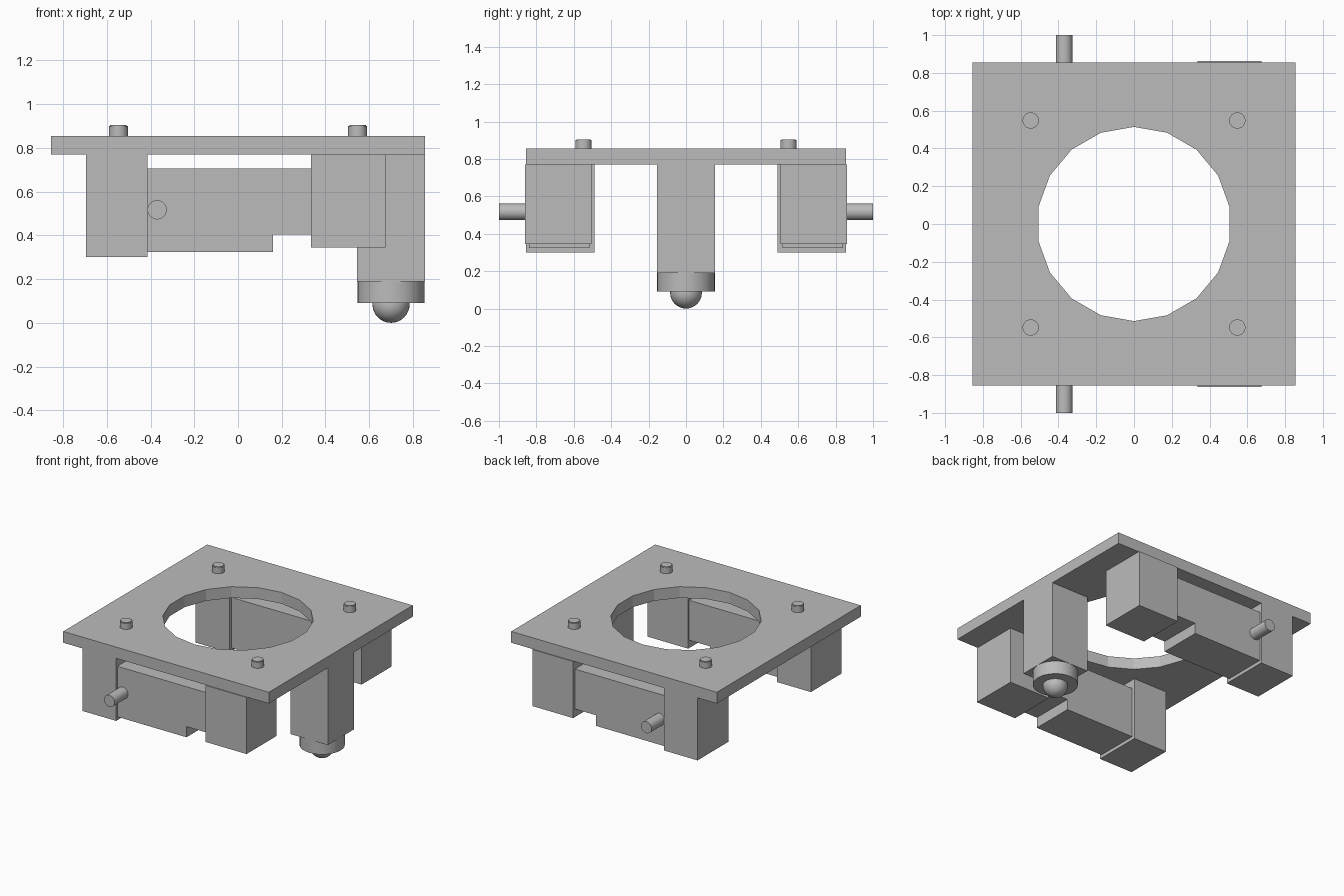
import bpy, bmesh
from math import radians, sin, cos, pi
from mathutils import Matrix, Vector

if "Cube" in bpy.data.objects:
    bpy.data.objects.remove(bpy.data.objects["Cube"])

grey = bpy.data.materials.new("plain grey")
grey.use_nodes = True
grey.diffuse_color = (0.5, 0.5, 0.5, 1)
grey.node_tree.nodes["Principled BSDF"].inputs["Base Color"].default_value = (0.5, 0.5, 0.5, 1)


def finish(name, bm, smooth=False):
    bmesh.ops.recalc_face_normals(bm, faces=bm.faces)
    mesh = bpy.data.meshes.new(name)
    bm.to_mesh(mesh)
    bm.free()
    mesh.materials.append(grey)
    ob = bpy.data.objects.new(name, mesh)
    bpy.context.collection.objects.link(ob)
    if smooth:
        bpy.ops.object.select_all(action='DESELECT')
        ob.select_set(True)
        bpy.context.view_layer.objects.active = ob
        bpy.ops.object.shade_smooth_by_angle(angle=radians(35))
    return ob


def prism(name, outline, axis, depth):
    """Extrude a closed outline along a vector."""
    bm = bmesh.new()
    face = bm.faces.new([bm.verts.new(p) for p in outline])
    new = bmesh.ops.extrude_face_region(bm, geom=[face])["geom"]
    verts = [g for g in new if isinstance(g, bmesh.types.BMVert)]
    bmesh.ops.translate(bm, verts=verts, vec=Vector(axis) * depth)
    return finish(name, bm)


def box(name, x, y, z):
    corners = [(x[0], y[0], z[0]), (x[1], y[0], z[0]), (x[1], y[1], z[0]), (x[0], y[1], z[0])]
    return prism(name, corners, (0, 0, 1), z[1] - z[0])


def cylinder(name, centre, radius, length, along_y=False, bevel=0.0):
    bm = bmesh.new()
    bmesh.ops.create_cone(bm, cap_ends=True, segments=32, radius1=radius,
                          radius2=radius, depth=length)
    if bevel:
        rim = [e for e in bm.edges if all(v.co.z > 0 for v in e.verts)]
        bmesh.ops.bevel(bm, geom=rim, offset=bevel, segments=2, affect='EDGES')
    turn = Matrix.Rotation(pi / 2 if along_y else 0, 4, 'X')
    bmesh.ops.transform(bm, matrix=Matrix.Translation(centre) @ turn, verts=bm.verts)
    return finish(name, bm, True)


# Square top plate with an eighteen-sided opening
HALF, LOW, HIGH = 0.855, 0.77, 0.855
bm = bmesh.new()
square = [(-HALF, -HALF), (HALF, -HALF), (HALF, HALF), (-HALF, HALF)]
opening = [(0.514 * sin(2 * pi * i / 18), 0.514 * cos(2 * pi * i / 18)) for i in range(18)]
edges = []
for loop in (square, opening):
    ring = [bm.verts.new((x, y, LOW)) for x, y in loop]
    edges += [bm.edges.new((ring[i - 1], ring[i])) for i in range(len(ring))]
bmesh.ops.triangle_fill(bm, edges=edges, use_beauty=True)
raised = bmesh.ops.extrude_face_region(bm, geom=bm.faces[:])["geom"]
bmesh.ops.translate(bm, vec=(0, 0, HIGH - LOW),
                    verts=[g for g in raised if isinstance(g, bmesh.types.BMVert)])
finish("top_plate", bm)

# Screw heads on the plate
for sx in (-1, 1):
    for sy in (-1, 1):
        cylinder(f"screw_{'left' if sx > 0 else 'right'}_{'back' if sy > 0 else 'front'}",
                 (sx * 0.547, sy * 0.548, 0.875), 0.043, 0.06, bevel=0.005)

# Motor, its two mounting blocks and its shaft, on both sides
motor_side = [(-0.415, 0.325), (0.16, 0.325), (0.16, 0.405),
              (0.335, 0.405), (0.335, 0.705), (-0.415, 0.705)]
for s, side in ((-1, "front"), (1, "back")):
    box(f"tall_block_{side}", (-0.695, -0.415), (s * 0.49, s * 0.855), (0.30, LOW))
    box(f"short_block_{side}", (0.335, 0.675), (s * 0.505, s * 0.862), (0.345, LOW))
    prism(f"motor_{side}", [(x, s * 0.515, z) for x, z in motor_side], (0, s, 0), 0.325)
    cylinder(f"shaft_{side}", (-0.37, s * 0.88, 0.517), 0.044, 0.24, along_y=True)

# Ball caster on its post
box("caster_post", (0.545, 0.855), (-0.154, 0.154), (0.19, LOW))
cylinder("caster_housing", (0.70, 0, 0.141), 0.154, 0.10)
bm = bmesh.new()
bmesh.ops.create_uvsphere(bm, u_segments=32, v_segments=16, radius=0.085,
                          matrix=Matrix.Translation((0.70, 0, 0.085)))
finish("caster_ball", bm, True)
